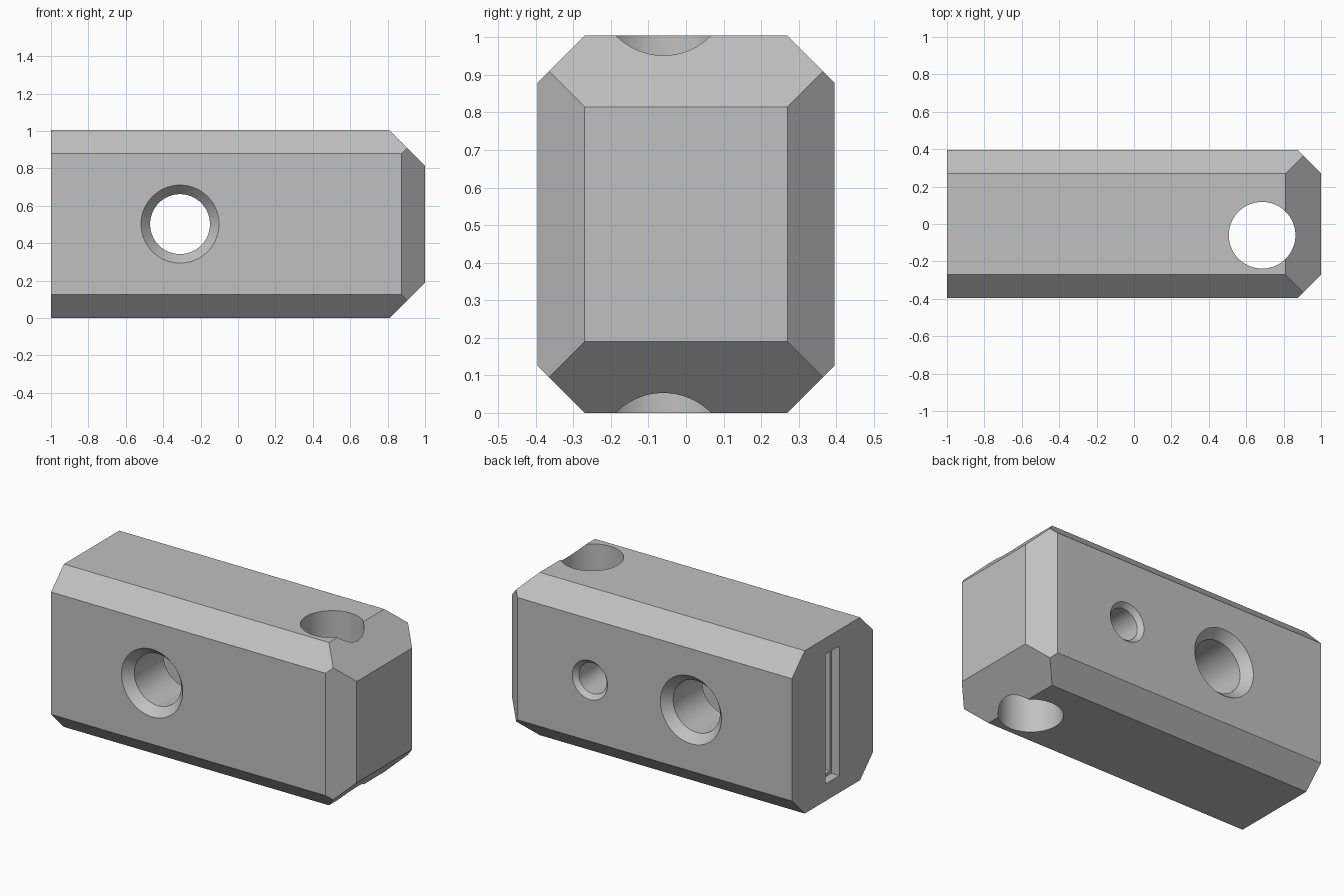
import bpy, bmesh, math
from mathutils import Vector, Matrix

cube = bpy.data.objects.get("Cube")
if cube:
    bpy.data.objects.remove(cube, do_unlink=True)

LENGTH, HALF_Y, HEIGHT = 2.0, 0.395, 1.005
MID = HEIGHT / 2

# Single grey material
grey = bpy.data.materials.new("plain grey")
grey.use_nodes = True
colour = (0.53, 0.53, 0.53, 1)
grey.diffuse_color = colour
grey.node_tree.nodes["Principled BSDF"].inputs["Base Color"].default_value = colour


def make_object(name, bm):
    bmesh.ops.recalc_face_normals(bm, faces=bm.faces)
    mesh = bpy.data.meshes.new(name)
    bm.to_mesh(mesh)
    bm.free()
    mesh.materials.append(grey)
    obj = bpy.data.objects.new(name, mesh)
    bpy.context.collection.objects.link(obj)
    return obj


def box(name, low, high):
    low, high = Vector(low), Vector(high)
    bm = bmesh.new()
    bmesh.ops.create_cube(bm, size=1, matrix=Matrix.Translation((low + high) / 2)
                          @ Matrix.Diagonal((*(high - low), 1)))
    return make_object(name, bm)


def chamfer(bm, normal, point):
    """Slice the block with a plane and cap the cut."""
    cut = bmesh.ops.bisect_plane(bm, geom=bm.verts[:] + bm.edges[:] + bm.faces[:],
                                 plane_co=point, plane_no=normal, clear_outer=True)
    edges = [e for e in cut["geom_cut"] if isinstance(e, bmesh.types.BMEdge)]
    bmesh.ops.contextual_create(bm, geom=edges)


def lathe(name, profile, matrix, sides=96):
    """Turn (radius, distance) rings into a closed solid along local z."""
    bm = bmesh.new()
    rings = []
    for radius, dist in profile:
        rings.append([bm.verts.new(matrix @ Vector((radius * math.cos(a), radius * math.sin(a), dist)))
                      for a in (math.tau * i / sides for i in range(sides))])
    for lower, upper in zip(rings, rings[1:]):
        for i in range(sides):
            j = (i + 1) % sides
            bm.faces.new((lower[i], lower[j], upper[j], upper[i]))
    bm.faces.new(rings[0])
    bm.faces.new(rings[-1])
    return make_object(name, bm)


# Block with chamfered long edges and a chamfered +x end
body = box("block", (-1, -HALF_Y, 0), (1, HALF_Y, HEIGHT))
bm = bmesh.new()
bm.from_mesh(body.data)
for side in (-1, 1):
    for up in (-1, 1):
        chamfer(bm, (0, side, up), (0, side * 0.27, MID + up * MID))
    chamfer(bm, (1, 0, side), (0.81, 0, MID + side * MID))
    chamfer(bm, (1, side, 0), (1, side * 0.27, MID))
bmesh.ops.recalc_face_normals(bm, faces=bm.faces)
bm.to_mesh(body.data)
bm.free()


def across(x):
    """Local z points to the back, at mid height."""
    return Matrix.Translation((x, 0, MID)) @ Matrix.Rotation(-math.pi / 2, 4, 'X')


# Cutters: vertical hole, countersunk cross holes, stepped end slot
sink, over = 0.055, 0.03
flare = 0.208 + over * 0.9
cutters = [
    lathe("vertical_hole", [(0.178, -0.1), (0.178, HEIGHT + 0.1)],
          Matrix.Translation((0.685, -0.06, 0))),
    lathe("cross_hole", [(flare, -HALF_Y - over), (0.16, sink - HALF_Y),
                         (0.16, HALF_Y - sink), (flare, HALF_Y + over)], across(-0.31)),
    lathe("small_back_hole", [(0.095, 0), (0.095, HALF_Y - 0.028),
                              (0.12 + over * 0.9, HALF_Y + over)], across(0.38)),
    box("slot_mouth", (-1.1, -0.068, 0.105), (-0.945, 0.068, 0.905)),
    box("slot_depth", (-1.05, -0.055, 0.125), (0.4, 0.055, 0.885)),
]
bpy.context.view_layer.objects.active = body
for cutter in cutters:
    cutter.hide_render = True
    mod = body.modifiers.new(cutter.name, 'BOOLEAN')
    mod.operation = 'DIFFERENCE'
    mod.solver = 'EXACT'
    mod.object = cutter
    bpy.ops.object.modifier_apply(modifier=mod.name)
    bpy.data.objects.remove(cutter, do_unlink=True)

# Smooth bores, crisp edges
bpy.ops.object.select_all(action='DESELECT')
body.select_set(True)
bpy.ops.object.shade_smooth_by_angle(angle=math.radians(25))
